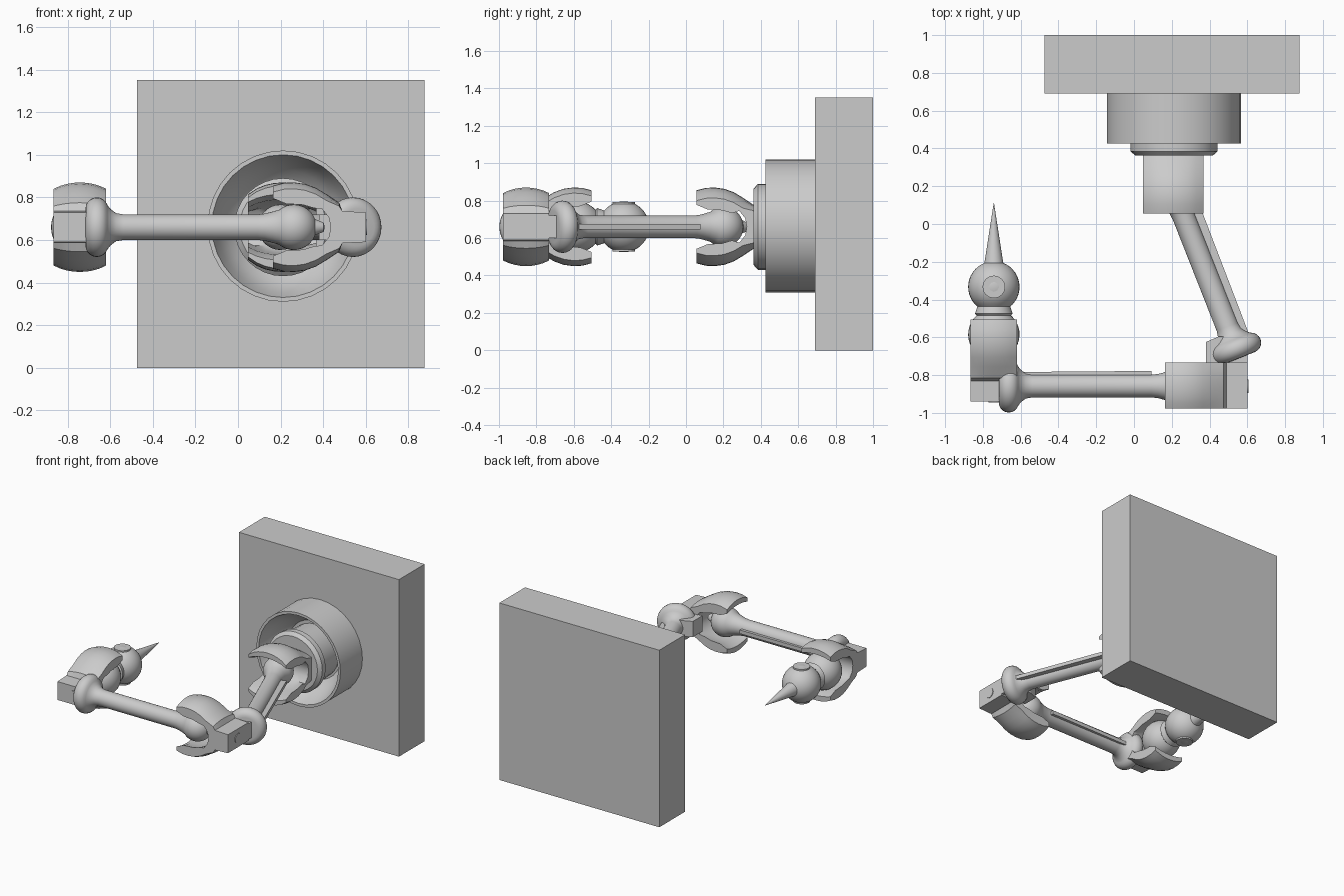
import bpy, bmesh
from math import pi, sin, cos, sqrt, atan2, radians

if "Cube" in bpy.data.objects:
    bpy.data.objects.remove(bpy.data.objects["Cube"])

Z = 0.66  # height of the arm axis


def make(name, verts, faces, loc=(0, 0, 0), rot=0, smooth=True):
    """Mesh object with clean normals, turned about z by rot."""
    me = bpy.data.meshes.new(name)
    me.from_pydata(verts, [], faces)
    bm = bmesh.new()
    bm.from_mesh(me)
    bmesh.ops.remove_doubles(bm, verts=bm.verts, dist=1e-5)
    bmesh.ops.recalc_face_normals(bm, faces=bm.faces)
    bm.to_mesh(me)
    bm.free()
    ob = bpy.data.objects.new(name, me)
    bpy.context.collection.objects.link(ob)
    ob.location = loc
    ob.rotation_euler[2] = rot
    if smooth:
        bpy.ops.object.select_all(action='DESELECT')
        bpy.context.view_layer.objects.active = ob
        ob.select_set(True)
        bpy.ops.object.shade_smooth_by_angle(angle=radians(35))
    return ob


def loft(name, sections, loc=(0, 0, 0), rot=0, smooth=True):
    """Skin a list of equal closed outlines and cap both ends."""
    n = len(sections[0])
    verts = [p for s in sections for p in s]
    faces = [(k * n + i, k * n + (i + 1) % n, (k + 1) * n + (i + 1) % n, (k + 1) * n + i)
             for k in range(len(sections) - 1) for i in range(n)]
    faces += [tuple(range(n)), tuple(range(len(verts) - n, len(verts)))]
    return make(name, verts, faces, loc, rot, smooth)


def lathe(name, prof, loc, rot, n=32):
    """Revolve (along, radius) points about the local x axis."""
    rings = [[(s, r * cos(2 * pi * i / n), r * sin(2 * pi * i / n)) for i in range(n)]
             for s, r in prof]
    return loft(name, rings, loc, rot)


def prism(name, outline, z0, z1, loc=(0, 0, 0), rot=0):
    return loft(name, [[(x, y, z) for x, y in outline] for z in (z0, z1)], loc, rot, False)


def arc(cx, cr, r, a0, a1, n=10):
    """Profile points on an arc, angles in degrees."""
    return [(cx + r * cos(radians(a0 + (a1 - a0) * i / n)),
             max(0.001, cr + r * sin(radians(a0 + (a1 - a0) * i / n)))) for i in range(n + 1)]


def fork(name, loc, rot, half):
    """C-shaped clevis with crowned jaws, opening towards local -x."""
    outer = [(0, .195), (.05, .208), (.10, .21), (.15, .203), (.20, .185), (.25, .155),
             (.31, .115), (.325, .075), (.435, .07)]
    inner = [(.27, .0), (.262, .045), (.23, .085), (.19, .11), (.14, .125), (.06, .13), (0, .155)]
    secs = []
    for k in range(9):
        v = half * (k / 4 - 1)
        drop = .21 - sqrt(.21 ** 2 - v * v)
        top = [(u, z - drop * (.75 if z > .15 else .4 if z > .1 else 0)) for u, z in outer]
        # keep the jaw tips from pinching shut at the sides
        low = [(u, z - (drop * .5 if z > .1 else 0)) for u, z in inner]
        half_loop = low + top
        loop = half_loop + [(u, -z) for u, z in reversed(half_loop[1:])]
        secs.append([(u, v, z) for u, z in loop])
    return loft(name, secs, loc, rot)


def arm(name, x, y, rot, side, fin_out):
    """Ball, neck, rod and rounded end collar, with a thin rib on one side."""
    prof = [(-.145, .001), (-.14, .022), (-.10, .038)] + arc(0, 0, .107, 158, 50)
    prof += [(.10, .073), (.135, .064), (.17, .06), (.80, .06), (.835, .066), (.86, .085), (.872, .1)]
    prof += arc(.925, .087, .053, 160, 0, 9) + [(.978, .001)]
    lathe(name, prof, (x, y, Z), rot)
    prism(name + "_rib", [(.17, 0), (.17, side * fin_out), (.975, side * fin_out * .92), (.975, 0)],
          -.014, .014, (x, y, Z), rot)


# Wall plate
prism("wall_plate", [(-.475, .69), (.875, .69), (.875, 1), (-.475, 1)], 0, 1.35)

# Hollow socket and swivel, revolved about the y direction
lathe("wall_socket", [(.70, .001), (.70, .355), (.425, .355), (.425, .335), (.50, .31),
                      (.58, .265), (.62, .22), (.62, .001)], (.212, 0, .665), pi / 2)
lathe("swivel_base", [(.63, .001), (.63, .2), (.44, .21), (.425, .23), (.385, .23), (.362, .205),
                      (.362, .001)], (.212, 0, Z), pi / 2)

# Forks: shoulder, elbow and wrist
fork("shoulder_fork", (.208, .055, Z), pi / 2, .16)
fork("elbow_fork", (.165, -.855, Z), 0, .123)
fork("wrist_fork", (-.742, -.505, Z), -pi / 2, .123)

# Bolts on the fork ends
bolt = [(0, .001), (0, .036), (.045, .036), (.045, .001)]
lathe("elbow_bolt", bolt, (.56, -.86, Z), 0, 16)
lathe("wrist_bolt", bolt, (-.735, -.90, Z), -pi / 2, 16)

# Link between the first arm and the elbow fork
prism("elbow_link", [(.38, -.74), (.38, -.625), (.45, -.595), (.6, -.6), (.6, -.74)], Z - .06, Z + .06)

# Two arms
arm("upper_arm", .2, .2, atan2(-.93, .367), 1, .1)
arm("forearm", .262, -.858, pi, -1, .08)

# Wrist ball, neck, head ball and pointed tip
head = arc(-.585, 0, .136, 180, 42, 14) + [(-.475, .1)] + arc(-.333, 0, .136, 140, 22, 14)
lathe("wrist_head", head + [(-.2, .049), (.11, .001)], (-.742, 0, Z), pi / 2)
prism("head_cap", [(.06 * cos(i * pi / 8), .06 * sin(i * pi / 8)) for i in range(16)],
      -.133, .133, (-.742, -.333, Z))
